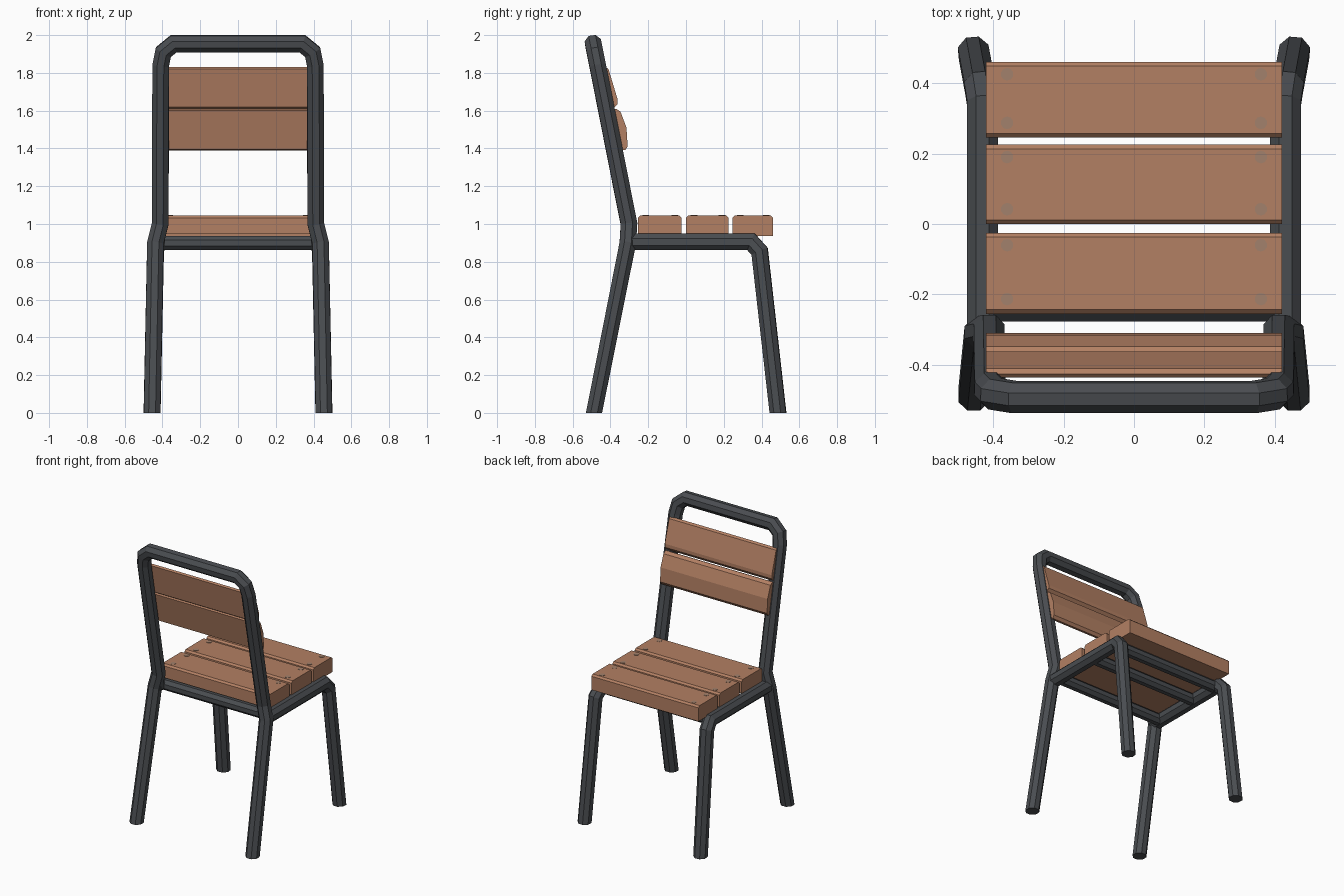
import bpy, bmesh, math
from mathutils import Vector

if "Cube" in bpy.data.objects:
    bpy.data.objects.remove(bpy.data.objects["Cube"])

def material(name, col):
    m = bpy.data.materials.new(name)
    m.diffuse_color = (*col, 1)
    m.use_nodes = True
    m.node_tree.nodes["Principled BSDF"].inputs["Base Color"].default_value = m.diffuse_color
    return m

METAL = material("dark grey metal", (0.068, 0.074, 0.082))
WOOD = material("warm brown wood", (0.45, 0.215, 0.125))
SCREW = material("greyed screw wood", (0.36, 0.22, 0.15))

def finish(name, bm, mat):
    bmesh.ops.recalc_face_normals(bm, faces=bm.faces)
    me = bpy.data.meshes.new(name)
    bm.to_mesh(me)
    bm.free()
    me.materials.append(mat)
    ob = bpy.data.objects.new(name, me)
    bpy.context.collection.objects.link(ob)
    return ob

def tube(name, pts, r=0.045, sides=8):
    """Flat-sided tube with mitred corners; path tangents give each ring's plane."""
    pts = [Vector(p) for p in pts]
    bm = bmesh.new()
    rings = []
    d = (pts[1] - pts[0]).normalized()
    side = d.orthogonal().normalized()
    ref = Vector((0, 1, 0)) if abs(d.y) < 0.8 else Vector((0, 0, 1))
    side = (ref - d * ref.dot(d)).normalized()
    for i, p in enumerate(pts):
        a = (pts[i] - pts[i - 1]).normalized() if i else d
        b = (pts[i + 1] - p).normalized() if i < len(pts) - 1 else a
        n = (a + b).normalized()
        side = (side - a * side.dot(a)).normalized()
        up = a.cross(side)
        ring = []
        for k in range(sides):
            t = 2 * math.pi * (k + 0.5) / sides
            o = (side * math.cos(t) + up * math.sin(t)) * r * 1.05
            o -= a * (o.dot(n) / a.dot(n))      # slide onto the mitre plane
            ring.append(bm.verts.new(p + o))
        rings.append(ring)
        side = a.rotation_difference(b) @ side
    for r0, r1 in zip(rings, rings[1:]):
        for k in range(sides):
            j = (k + 1) % sides
            bm.faces.new((r0[k], r0[j], r1[j], r1[k]))
    bm.faces.new(rings[0])
    bm.faces.new(rings[-1])
    for v in bm.verts:                           # feet sit flat on the floor
        if v.co.z < 0.03:
            v.co.z = 0
    return finish(name, bm, METAL)

def slat(name, profile, half=0.42):
    """Board: a (y, z) profile drawn along x."""
    bm = bmesh.new()
    f = bm.faces.new([bm.verts.new((-half, y, z)) for y, z in profile])
    ext = bmesh.ops.extrude_face_region(bm, geom=[f])
    verts = [g for g in ext["geom"] if isinstance(g, bmesh.types.BMVert)]
    bmesh.ops.translate(bm, verts=verts, vec=(2 * half, 0, 0))
    return finish(name, bm, WOOD)

# back legs, uprights and top bar in one bent tube
half = [(0.455, -0.487, 0.0), (0.437, -0.308, 0.90), (0.412, -0.302, 1.0),
        (0.409, -0.468, 1.84), (0.395, -0.482, 1.91), (0.34, -0.491, 1.955)]
tube("back_frame", half + [(-x, y, z) for x, y, z in reversed(half)])

# seat rails bending down into the front legs
for s, side in ((1, "right"), (-1, "left")):
    tube("front_leg_and_rail_" + side,
         [(s * 0.43, -0.31, 0.905), (s * 0.43, 0.345, 0.905),
          (s * 0.437, 0.39, 0.855), (s * 0.455, 0.487, 0.0)])

# cross bars under the seat
for name, y in (("rear_cross_bar", -0.24), ("middle_cross_bar", 0.10), ("front_cross_bar", 0.32)):
    tube(name, [(-0.43, y, 0.9), (0.43, y, 0.9)], 0.038)

# seat boards with softened top edges
c = 0.012
for i, (y0, y1, z0) in enumerate(((-0.255, -0.025, 0.95), (0.0, 0.225, 0.95), (0.245, 0.46, 0.937))):
    slat(f"seat_board_{i + 1}", [(y0, z0), (y1, z0), (y1, 1.045 - c), (y1 - c, 1.045),
                                 (y0 + c, 1.045), (y0, 1.045 - c)])
    # screw spots
    for y in (y0 + 0.042, y1 - 0.035):
        for x in (-0.36, 0.36):
            bm = bmesh.new()
            bmesh.ops.create_cone(bm, cap_ends=True, segments=10, radius1=0.018,
                                  radius2=0.018, depth=0.004)
            bmesh.ops.translate(bm, verts=bm.verts, vec=(x, y, 1.045))
            finish("screw", bm, SCREW)

# backrest boards
slat("backrest_upper", [(-0.435, 1.82), (-0.425, 1.83), (-0.41, 1.82), (-0.362, 1.66),
                        (-0.362, 1.635), (-0.385, 1.61), (-0.40, 1.62)])
slat("backrest_lower", [(-0.39, 1.60), (-0.37, 1.61), (-0.347, 1.595), (-0.315, 1.51),
                        (-0.309, 1.41), (-0.322, 1.39), (-0.345, 1.395)])
